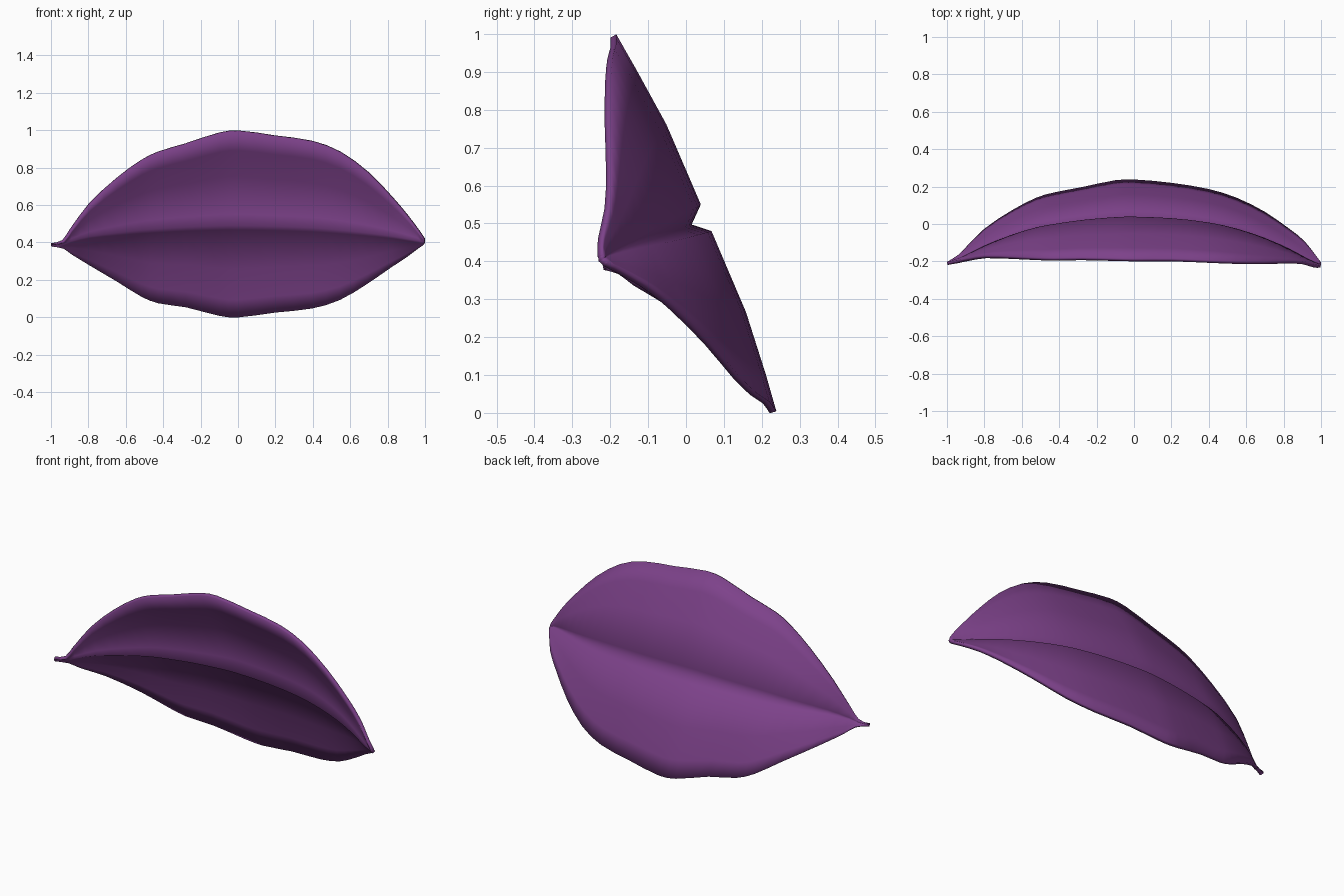
import bpy, bmesh
from mathutils import Vector

if "Cube" in bpy.data.objects:
    bpy.data.objects.remove(bpy.data.objects["Cube"])

purple = bpy.data.materials.new("leaf purple")
purple.diffuse_color = (0.205, 0.054, 0.255, 1)
purple.use_nodes = True
purple.node_tree.nodes["Principled BSDF"].inputs["Base Color"].default_value = purple.diffuse_color

# stations along the leaf: x, upper edge z y, midrib z y, lower edge z y
stations = [
    (-1.00, .396, -.203, .390, -.203, .382, -.203),
    (-0.94, .412, -.195, .397, -.185, .376, -.165),
    (-0.90, .470, -.185, .412, -.170, .343, -.125),
    (-0.80, .605, -.168, .438, -.125, .283, -.025),
    (-0.65, .745, -.172, .458, -.070, .195, .075),
    (-0.52, .840, -.178, .473, -.035, .115, .142),
    (-0.43, .885, -.180, .480, -.020, .080, .168),
    (-0.28, .930, -.178, .489, 0.00, .058, .197),
    (-0.10, .988, -.182, .496, .013, .012, .234),
    (0.00, .999, -.184, .497, .015, .004, .238),
    (0.20, .972, -.184, .493, .008, .030, .220),
    (0.40, .943, -.192, .485, -.014, .052, .187),
    (0.55, .885, -.198, .473, -.045, .098, .140),
    (0.70, .775, -.200, .457, -.090, .187, .065),
    (0.83, .640, -.196, .440, -.143, .278, -.025),
    (0.91, .545, -.200, .426, -.182, .333, -.090),
    (0.97, .465, -.218, .415, -.208, .378, -.165),
    (1.00, .420, -.220, .408, -.215, .398, -.205),
]


def smooth(a, b, c, d, t):
    """Catmull-Rom between b and c, uneven x spacing respected."""
    h = c[0] - b[0]
    m0 = [(q - p) / (c[0] - a[0]) * h for p, q in zip(a, c)]
    m1 = [(q - p) / (d[0] - b[0]) * h for p, q in zip(b, d)]
    return [(2*t**3 - 3*t*t + 1) * p + (t**3 - 2*t*t + t) * u
            + (3*t*t - 2*t**3) * q + (t**3 - t*t) * v
            for p, q, u, v in zip(b, c, m0, m1)]


def section(x, zt, yt, zr, yr, zb, yb):
    """Back surface of one cross-section, upper edge to lower edge."""
    up, dn = (zt - zr) / .5, (zr - zb) / .49
    top, rib, low = Vector((x, yt, zt)), Vector((x, yr, zr)), Vector((x, yb, zb))
    ridge = rib + Vector((0, .024 * up, .053 * up))
    shelf = rib + Vector((0, .052 * dn, -.017 * dn))
    bow = Vector((0, .014, 0))
    return [top,
            top.lerp(ridge, .22) + bow * .5 * up,
            top.lerp(ridge, .53) + bow * up,
            ridge, rib, shelf,
            shelf.lerp(low, .45) + bow * dn,
            shelf.lerp(low, .8) + bow * .5 * dn,
            low]


# leaf blade
rows = []
n = len(stations)
for i in range(n - 1):
    a, b, c, d = (stations[max(0, min(n - 1, i + k))] for k in (-1, 0, 1, 2))
    rows += [section(*smooth(a, b, c, d, t)) for t in (0, .5)]
rows.append(section(*stations[-1]))

bm = bmesh.new()
grid = [[bm.verts.new(p) for p in r] for r in rows]
for r0, r1 in zip(grid, grid[1:]):
    for j in range(len(r0) - 1):
        bm.faces.new((r0[j], r1[j], r1[j + 1], r0[j + 1])).smooth = True
mesh = bpy.data.meshes.new("leaf_blade")
bm.to_mesh(mesh)
bm.free()
mesh.materials.append(purple)
leaf = bpy.data.objects.new("leaf_blade", mesh)
bpy.context.collection.objects.link(leaf)
solid = leaf.modifiers.new("thickness", 'SOLIDIFY')
solid.thickness = .018
solid.offset = -1
